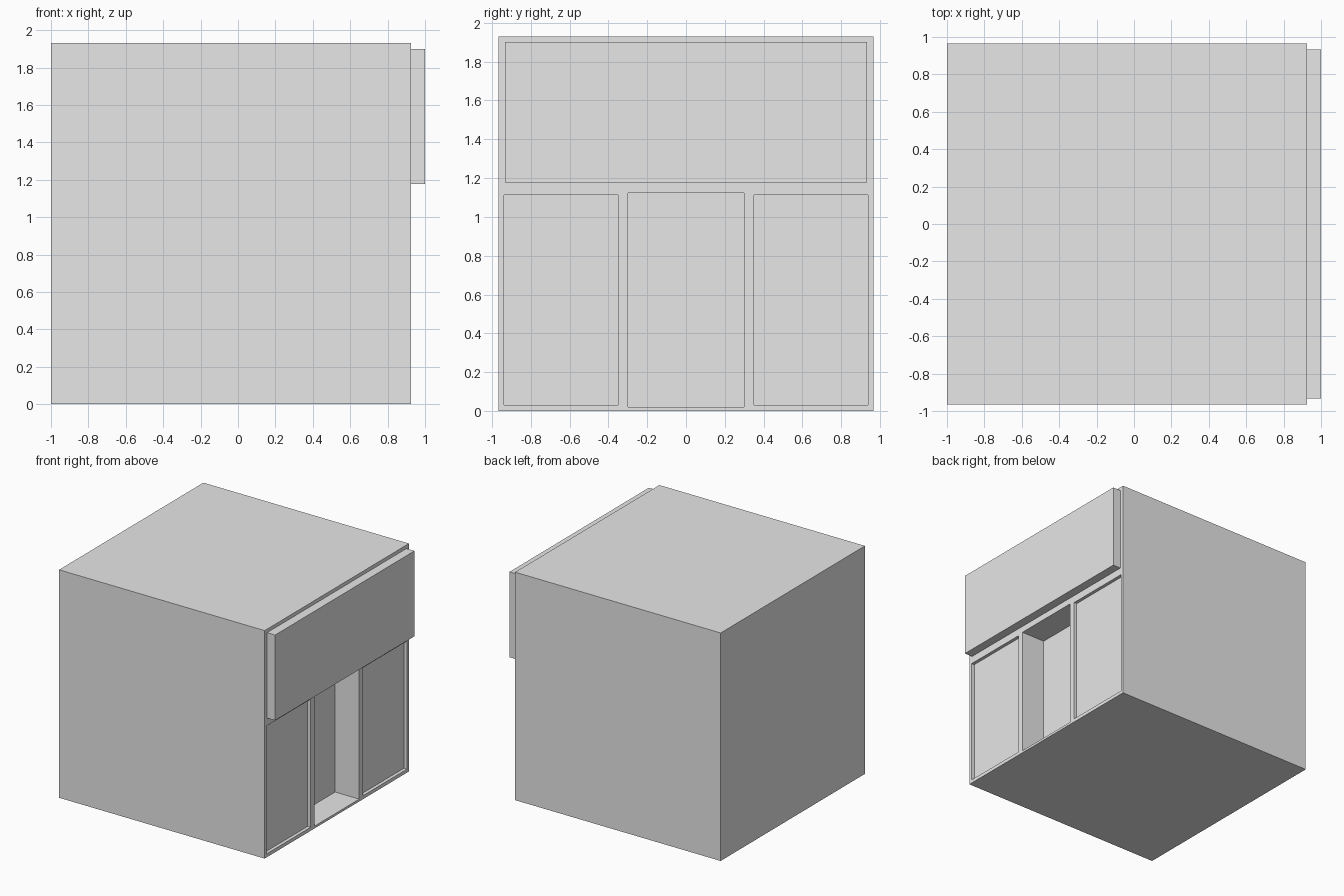
import bpy
import bmesh
from mathutils import Vector

if "Cube" in bpy.data.objects:
    bpy.data.objects.remove(bpy.data.objects["Cube"], do_unlink=True)

grey = bpy.data.materials.new("plain_grey")
grey.use_nodes = True
grey.diffuse_color = (0.8, 0.8, 0.8, 1)
grey.node_tree.nodes["Principled BSDF"].inputs["Base Color"].default_value = (0.8, 0.8, 0.8, 1)


def box(name, low, high):
    """Axis-aligned box between two corners."""
    low, high = Vector(low), Vector(high)
    bm = bmesh.new()
    bmesh.ops.create_cube(bm, size=1)
    bmesh.ops.scale(bm, vec=high - low, verts=bm.verts)
    bmesh.ops.translate(bm, vec=(low + high) / 2, verts=bm.verts)
    mesh = bpy.data.meshes.new(name)
    bm.to_mesh(mesh)
    bm.free()
    mesh.materials.append(grey)
    obj = bpy.data.objects.new(name, mesh)
    bpy.context.collection.objects.link(obj)
    return obj


FRONT = 0.925   # shop front plane
HALF = 0.965    # half the building width


def recess(name, y0, y1, z0, z1, depth):
    """Cut a recess of the given depth into the shop front."""
    cutter = box(name + "_cutter", (FRONT - depth, y0, z0), (FRONT + 0.1, y1, z1))
    cutter.hide_render = True
    cutter.hide_set(True)
    cutter.display_type = 'WIRE'
    mod = building.modifiers.new(name, 'BOOLEAN')
    mod.operation = 'DIFFERENCE'
    mod.solver = 'EXACT'
    mod.object = cutter
    return cutter


# Main block with doorway and two shallow shop windows
building = box("building", (-1, -HALF, 0), (FRONT, HALF, 1.93))
cutters = [
    recess("doorway", -0.3, 0.3, 0.02, 1.123, 0.225),
    recess("right_window", -0.937, -0.35, 0.03, 1.113, 0.028),
    recess("left_window", 0.35, 0.937, 0.03, 1.113, 0.028),
]

# Bake the cuts and drop the helpers
bpy.context.view_layer.update()
graph = bpy.context.evaluated_depsgraph_get()
cut_mesh = bpy.data.meshes.new_from_object(building.evaluated_get(graph))
building.modifiers.clear()
building.data = cut_mesh
for cutter in cutters:
    bpy.data.objects.remove(cutter, do_unlink=True)

# Blank sign board above the shop front
box("sign_board", (FRONT, -0.932, 1.177), (1, 0.932, 1.9))
